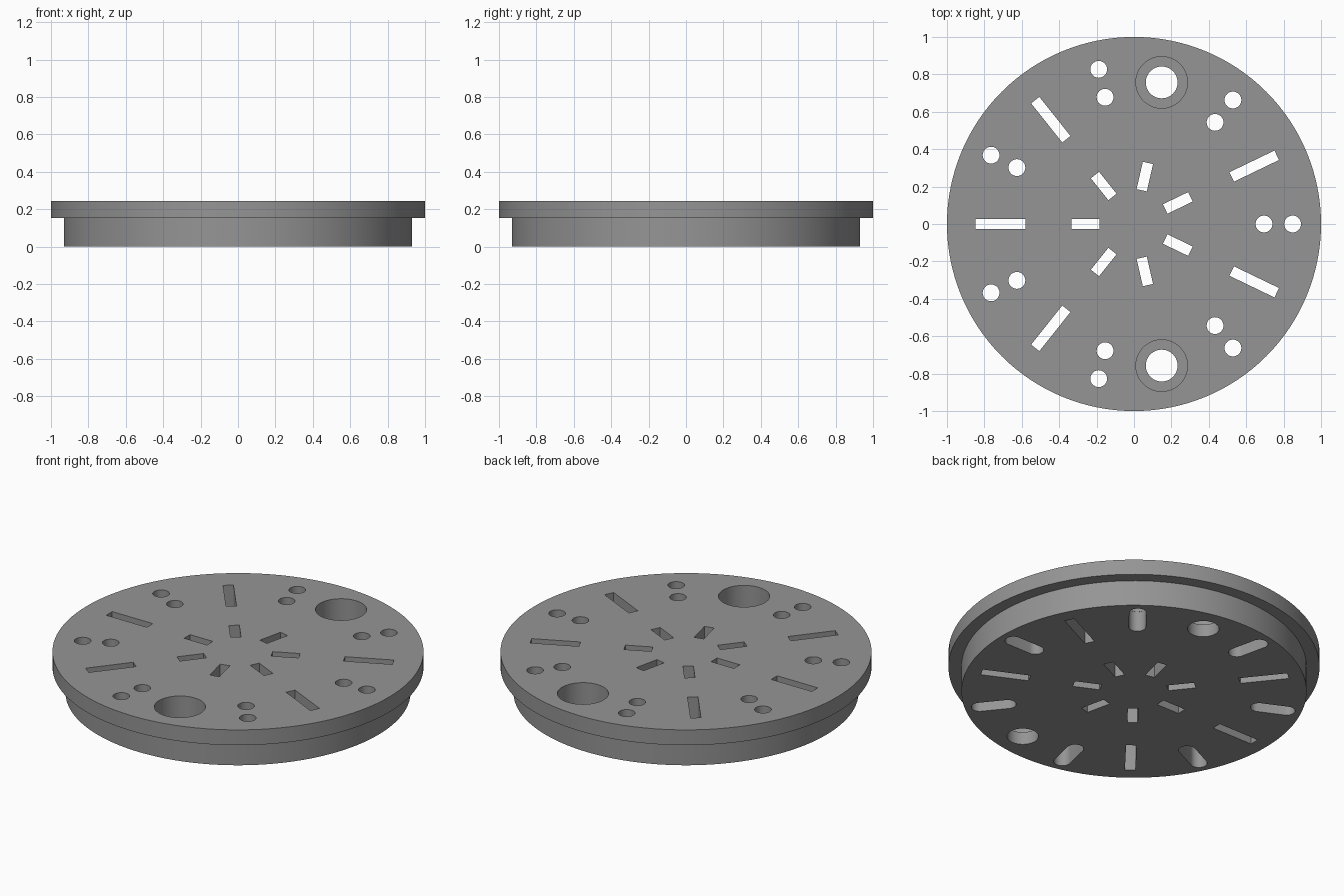
import bpy, bmesh, math
from mathutils import Matrix, Vector

if "Cube" in bpy.data.objects:
    bpy.data.objects.remove(bpy.data.objects["Cube"])

H, STEP = 0.243, 0.152          # total height, underside of the rim
STEPS = 7                       # sevenfold pattern
OVER = 0.05                     # cutter overshoot

grey = bpy.data.materials.new("plain grey")
grey.diffuse_color = (0.3, 0.3, 0.3, 1)
grey.use_nodes = True
grey.node_tree.nodes["Principled BSDF"].inputs["Base Color"].default_value = grey.diffuse_color


def make_object(name, bm):
    bmesh.ops.recalc_face_normals(bm, faces=bm.faces[:])
    me = bpy.data.meshes.new(name)
    bm.to_mesh(me)
    bm.free()
    ob = bpy.data.objects.new(name, me)
    bpy.context.collection.objects.link(ob)
    me.materials.append(grey)
    return ob


def prism(bm, outline, z0, z1):
    """Closed prism over a flat outline."""
    low = [bm.verts.new((x, y, z0)) for x, y in outline]
    top = [bm.verts.new((x, y, z1)) for x, y in outline]
    bm.faces.new(low[::-1])
    bm.faces.new(top)
    for i in range(len(low)):
        j = (i + 1) % len(low)
        bm.faces.new((low[i], low[j], top[j], top[i]))


def circle(cx, cy, r, n=32):
    return [(cx + r * math.cos(2 * math.pi * i / n), cy + r * math.sin(2 * math.pi * i / n))
            for i in range(n)]


def turned(outline, angle):
    rot = Matrix.Rotation(angle, 2)
    return [tuple(rot @ Vector(p)) for p in outline]


def bar(r0, r1, w):
    return [(r0, -w / 2), (r1, -w / 2), (r1, w / 2), (r0, w / 2)]


def obround(r0, r1, r, n=16):
    half = [(math.cos(math.pi * (i / n - 0.5)), math.sin(math.pi * (i / n - 0.5)))
            for i in range(n + 1)]
    return [(r1 + r * c, r * s) for c, s in half] + [(r0 - r * c, -r * s) for c, s in half]


# Stepped disc, lathed from its half profile
bm = bmesh.new()
N = 128
rings = [[bm.verts.new((x, y, z)) for x, y in circle(0, 0, r, N)]
         for r, z in ((0.93, 0), (0.93, STEP), (1, STEP), (1, H))]
for a, b in zip(rings, rings[1:]):
    for i in range(N):
        j = (i + 1) % N
        bm.faces.new((a[i], a[j], b[j], b[i]))
bm.faces.new(rings[0][::-1])
bm.faces.new(rings[-1])
disc = make_object("stepped_disc", bm)

# Cutters that go right through: bars, pin holes and bolt holes
through, pockets = bmesh.new(), bmesh.new()
span = (-OVER, H + OVER)
for k in range(STEPS):
    a = math.pi + k * 2 * math.pi / STEPS
    prism(through, turned(bar(0.185, 0.335, 0.056), a), *span)
    if k not in (2, 5):
        prism(through, turned(bar(0.58, 0.847, 0.056), a), *span)
    b = k * 2 * math.pi / STEPS
    for r in (0.695, 0.848):
        prism(through, turned(circle(r, 0, 0.045), b), *span)
    # Rounded pocket joining each hole pair underneath
    prism(pockets, turned(obround(0.695, 0.848, 0.046), b), -OVER, 0.12)
for y in (-0.757, 0.757):
    prism(through, circle(0.148, y, 0.085, 48), *span)
    # Wide counterbore from the top
    prism(pockets, circle(0.148, y, 0.138, 48), 0.075, H + OVER)

cutters = [make_object("through_cutter", through), make_object("pocket_cutter", pockets)]
for c in cutters:
    c.hide_render = True
    m = disc.modifiers.new(c.name, 'BOOLEAN')
    m.operation = 'DIFFERENCE'
    m.solver = 'EXACT'
    m.object = c

# Bake the cuts and drop the cutters
dg = bpy.context.evaluated_depsgraph_get()
cut = bpy.data.meshes.new_from_object(disc.evaluated_get(dg))
disc.modifiers.clear()
disc.data = cut
cut.materials.clear()
cut.materials.append(grey)
for f in cut.polygons:
    f.material_index = 0
for c in cutters:
    bpy.data.objects.remove(c)

bpy.context.view_layer.objects.active = disc
disc.select_set(True)
bpy.ops.object.shade_smooth_by_angle(angle=math.radians(30))
